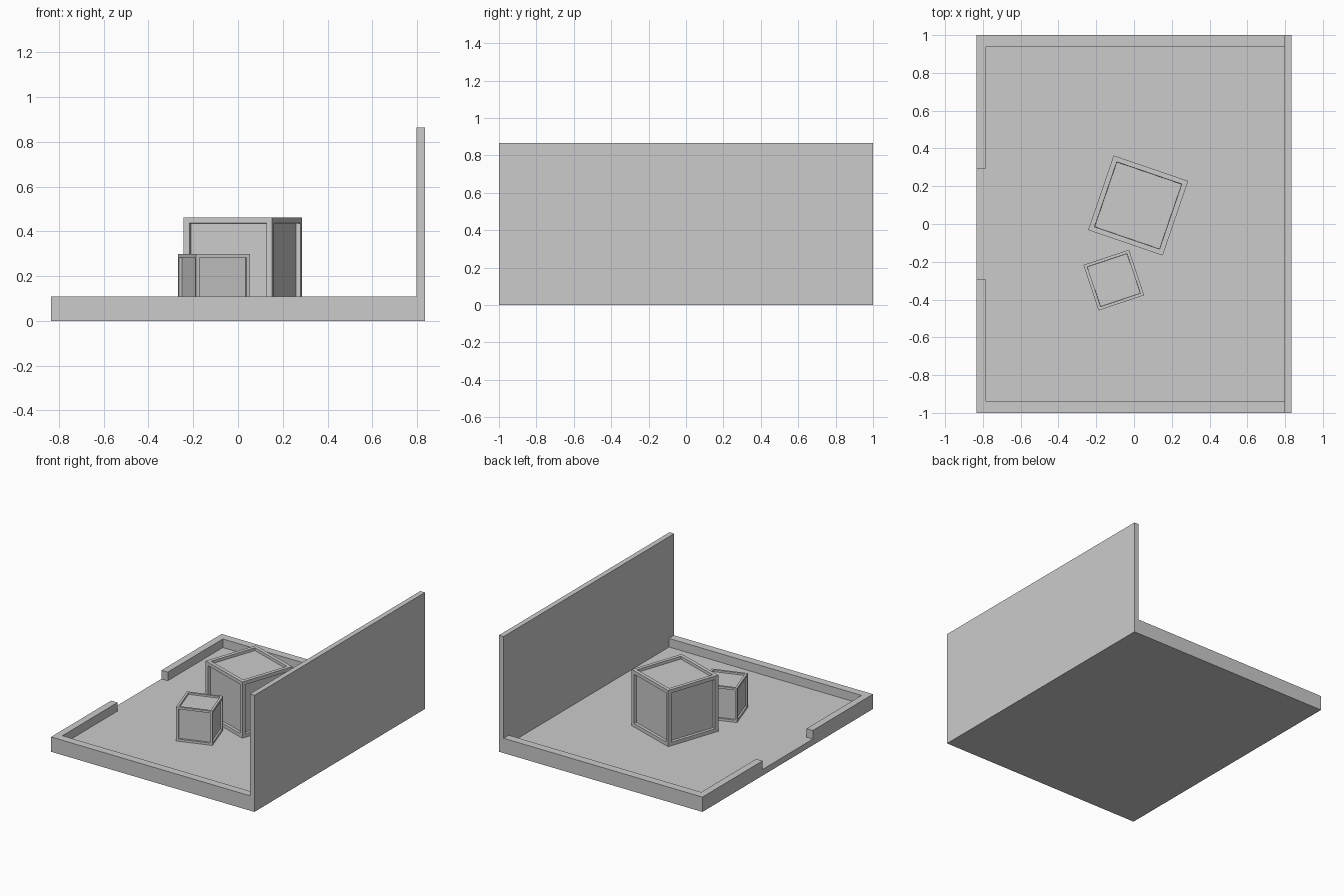
import bpy, bmesh
from math import radians

if "Cube" in bpy.data.objects:
    bpy.data.objects.remove(bpy.data.objects["Cube"])

FLOOR, RIM, WALL = 0.046, 0.11, 0.865


def finish(bm, name, loc=(0, 0, 0), angle=0):
    bmesh.ops.recalc_face_normals(bm, faces=bm.faces)
    me = bpy.data.meshes.new(name)
    bm.to_mesh(me)
    bm.free()
    ob = bpy.data.objects.new(name, me)
    ob.location = loc
    ob.rotation_euler.z = radians(angle)
    bpy.context.collection.objects.link(ob)
    return ob


def raise_faces(bm, faces, dz, keep=False):
    res = bmesh.ops.extrude_face_region(bm, geom=faces, use_keep_orig=keep)["geom"]
    bmesh.ops.translate(bm, vec=(0, 0, dz),
                        verts=[g for g in res if isinstance(g, bmesh.types.BMVert)])
    if not keep:
        old = [f for f in faces if f.is_valid]
        if old:
            bmesh.ops.delete(bm, geom=old, context='FACES')
    return [g for g in res if isinstance(g, bmesh.types.BMFace)]


# Room: floor slab, low rim with a doorway gap, and one tall side wall
def build_room():
    xs = [-0.835, -0.783, 0.797, 0.835]
    ys = [-1, -0.94, -0.295, 0.295, 0.94, 1]
    bm = bmesh.new()
    v = [[bm.verts.new((x, y, 0)) for y in ys] for x in xs]
    cells = [bm.faces.new((v[i][j], v[i + 1][j], v[i + 1][j + 1], v[i][j + 1]))
             for i in range(3) for j in range(5)]
    top = raise_faces(bm, cells, FLOOR, keep=True)

    def is_wall(f):
        return f.calc_center_median().x > 0.797

    def is_rim(f):
        c = f.calc_center_median()
        return abs(c.y) > 0.94 or is_wall(f) or (c.x < -0.783 and abs(c.y) > 0.295)

    rim = raise_faces(bm, [f for f in top if is_rim(f)], RIM - FLOOR)
    raise_faces(bm, [f for f in rim if is_wall(f)], WALL - RIM)
    bmesh.ops.recalc_face_normals(bm, faces=bm.faces)
    bmesh.ops.dissolve_limit(bm, angle_limit=0.01, verts=bm.verts, edges=bm.edges)
    finish(bm, "floor_rim_and_wall")


# Crate: cube with a recessed panel on every face
def build_crate(name, x, y, size, angle):
    bm = bmesh.new()
    bmesh.ops.create_cube(bm, size=size)
    panels = list(bm.faces)
    bmesh.ops.inset_individual(bm, faces=panels, thickness=size * 0.09)
    bmesh.ops.inset_individual(bm, faces=panels, thickness=size * 0.004,
                               depth=-size * 0.048)
    finish(bm, name, (x, y, FLOOR + size / 2), angle)


build_room()
build_crate("large_crate", 0.022, 0.098, 0.417, -18.9)
build_crate("small_crate", -0.107, -0.297, 0.254, 18.5)
